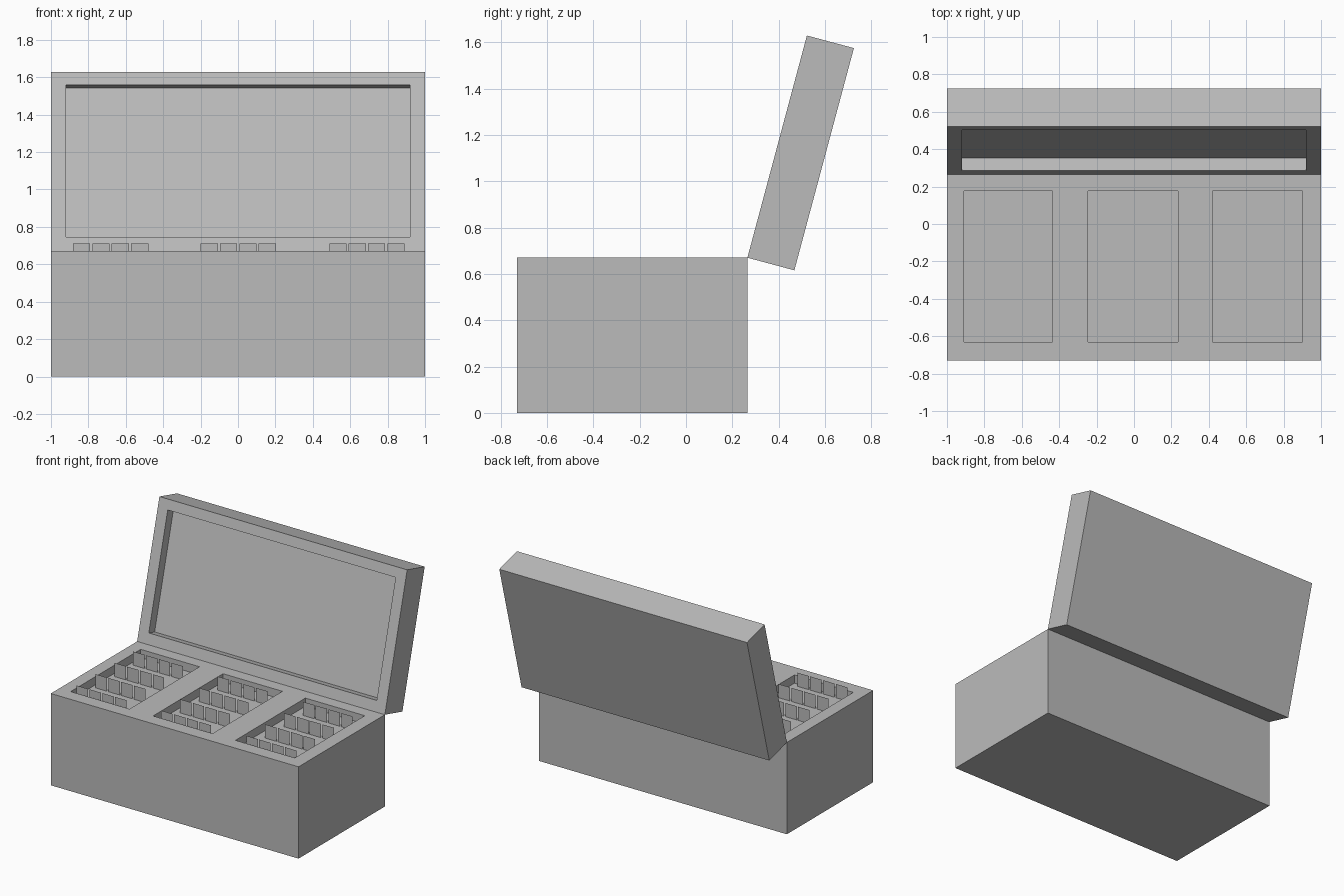
import bpy, bmesh, math
from mathutils import Vector

default = bpy.data.objects.get("Cube")
if default:
    bpy.data.objects.remove(default)

# Single plain grey
grey = bpy.data.materials.new("plain grey")
grey.use_nodes = True
grey.diffuse_color = (0.5, 0.5, 0.5, 1)
grey.node_tree.nodes["Principled BSDF"].inputs["Base Color"].default_value = (0.5, 0.5, 0.5, 1)


def finish(name, bm):
    mesh = bpy.data.meshes.new(name)
    bm.to_mesh(mesh)
    bm.free()
    mesh.materials.append(grey)
    obj = bpy.data.objects.new(name, mesh)
    bpy.context.collection.objects.link(obj)
    return obj


def recessed_block(name, low, high, x_spans, y_span, depth):
    """Box whose top face has a row of rectangular recesses."""
    low, high = Vector(low), Vector(high)
    bm = bmesh.new()
    bmesh.ops.create_cube(bm, size=1)
    bmesh.ops.scale(bm, vec=high - low, verts=bm.verts)
    bmesh.ops.translate(bm, vec=(low + high) / 2, verts=bm.verts)

    def top_faces():
        bm.normal_update()
        return [f for f in bm.faces
                if f.normal.z > 0.9 and abs(f.calc_center_median().z - high.z) < 1e-4]

    # Score the top along every recess edge
    cuts = [((x, 0, 0), (1, 0, 0)) for span in x_spans for x in span]
    cuts += [((0, y, 0), (0, 1, 0)) for y in y_span]
    for co, no in cuts:
        faces = top_faces()
        edges = {e for f in faces for e in f.edges}
        verts = {v for f in faces for v in f.verts}
        bmesh.ops.bisect_plane(bm, geom=list(verts) + list(edges) + faces,
                               plane_co=co, plane_no=no)

    # Push the recess cells down
    def in_recess(f):
        c = f.calc_center_median()
        return (y_span[0] < c.y < y_span[1]
                and any(a < c.x < b for a, b in x_spans))

    cells = [f for f in top_faces() if in_recess(f)]
    pushed = bmesh.ops.extrude_discrete_faces(bm, faces=cells)["faces"]
    bmesh.ops.translate(bm, vec=(0, 0, -depth),
                        verts=list({v for f in pushed for v in f.verts}))
    bmesh.ops.recalc_face_normals(bm, faces=bm.faces)
    return finish(name, bm)


# Box body with three trays
BACK, TOP, DEPTH = 0.265, 0.67, 0.06
trays = [(-0.91, -0.435), (-0.245, 0.235), (0.42, 0.90)]
recessed_block("box_body", (-1, -0.73, 0), (1, BACK, TOP), trays, (-0.63, 0.177), DEPTH)

# Open lid, hinged on the back top edge and leaning back
lid = recessed_block("lid", (-1, 0, -0.21), (1, 0.993, 0),
                     [(-0.92, 0.92)], (0.078, 0.921), 0.07)
lid.location = (0, BACK, TOP)
lid.rotation_euler.x = math.radians(75)

# Upright cards, four rows of four in each tray
CARD_W, CARD_STEP, CARD_TOP = 0.092, 0.1035, 0.71
for name, start in (("right", -0.882), ("middle", -0.2), ("left", 0.488)):
    bm = bmesh.new()
    for row in range(4):
        y = -0.6 + 0.217 * row
        for col in range(4):
            x0 = start + CARD_STEP * col
            x1 = x0 + CARD_W
            z0 = TOP - DEPTH
            corners = ((x0, z0), (x1, z0), (x1, CARD_TOP), (x0, CARD_TOP))
            bm.faces.new([bm.verts.new((x, y, z)) for x, z in corners])
    finish(name + "_tray_cards", bm)
